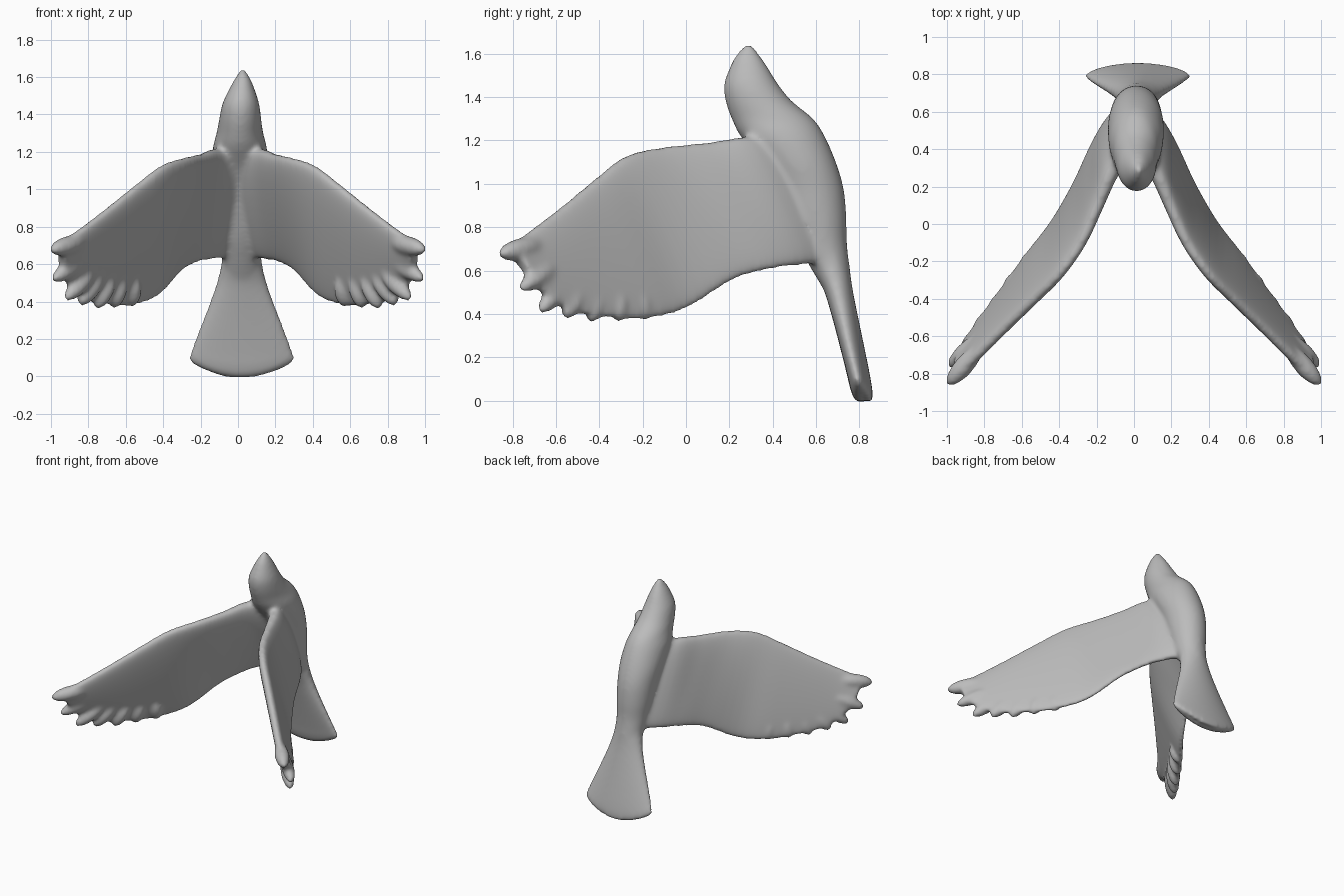
import bpy, bmesh, math
from mathutils import Vector, Matrix

if "Cube" in bpy.data.objects:
    bpy.data.objects.remove(bpy.data.objects["Cube"], do_unlink=True)

clay = bpy.data.materials.new("clay_grey")
clay.use_nodes = True
GREY = (0.5, 0.5, 0.5, 1)
clay.diffuse_color = GREY
clay.node_tree.nodes["Principled BSDF"].inputs["Base Color"].default_value = GREY

bm = bmesh.new()
SIDES = 32
ANGLES = [2 * math.pi * i / SIDES for i in range(SIDES)]


def loft(rings):
    """Skin a list of equal rings and cap both ends."""
    loops = [[bm.verts.new(p) for p in ring] for ring in rings]
    for a, b in zip(loops, loops[1:]):
        for i in range(SIDES):
            j = (i + 1) % SIDES
            bm.faces.new((a[i], a[j], b[j], b[i]))
    bm.faces.new(loops[0][::-1])
    bm.faces.new(loops[-1])


def smooth_stations(rows, steps=4):
    """Add in-between rows along a smooth curve through the given ones."""
    rows = [Vector(r) for r in rows]
    out = []
    for i in range(len(rows) - 1):
        p0, p1 = rows[max(i - 1, 0)], rows[i]
        p2, p3 = rows[i + 1], rows[min(i + 2, len(rows) - 1)]
        for k in range(steps):
            t = k / steps
            out.append(p1 + (p2 - p0) * (t / 2)
                       + (p0 * 2 - p1 * 5 + p2 * 4 - p3) * (t * t / 2)
                       + (p1 * 3 - p0 - p2 * 3 + p3) * (t ** 3 / 2))
    return out + [rows[-1]]


# Head and body: height, front y, back y, half width, sideways shift
body = [(1.642, .275, .305, .012, .025), (1.6, .235, .335, .037, .025),
        (1.55, .207, .37, .062, .022), (1.46, .175, .425, .098, .015),
        (1.38, .182, .49, .112, .012), (1.3, .21, .587, .125, .01),
        (1.22, .25, .64, .145, .01), (1.1, .34, .692, .15, .01),
        (.98, .41, .727, .14, .01), (.85, .46, .74, .13, .012),
        (.73, .51, .742, .115, .015), (.62, .57, .755, .105, .018),
        (.52, .63, .767, .105, .02)]
loft([[(s + w * math.cos(t), (f + b) / 2 + (b - f) / 2 * math.sin(t), z)
       for t in ANGLES] for z, f, b, w, s in smooth_stations(body)])

# Fan tail: height, centre y, half width, half depth, forward bend, middle drop
tail = [(.72, .65, .1, .08, 0, 0), (.6, .675, .11, .08, 0, 0),
        (.5, .705, .135, .066, .005, 0), (.38, .735, .178, .06, .01, 0),
        (.25, .768, .23, .056, .015, .01), (.15, .795, .268, .053, .018, .03),
        (.1, .81, .285, .05, .02, .055), (.073, .82, .272, .04, .02, .072),
        (.06, .825, .245, .018, .02, .07)]
loft([[(.02 + w * math.cos(t), y + d * math.sin(t) - bend * math.cos(t) ** 2,
        z - drop * math.sin(t) ** 2)
       for t in ANGLES] for z, y, w, d, bend, drop in smooth_stations(tail)])

# Wing stations: leading edge point, trailing edge point, half thickness
wing = [(.03, .38, 1.21, .04, .66, .64, .085),
        (.12, .26, 1.215, .14, .55, .625, .072),
        (.19, .09, 1.19, .22, .42, .61, .06),
        (.28, -.11, 1.17, .31, .23, .56, .055),
        (.40, -.28, 1.13, .43, .02, .43, .054),
        (.54, -.42, 1.025, .56, -.15, .38, .052),
        (.69, -.565, .905, .72, -.37, .38, .048),
        (.84, -.715, .79, .85, -.55, .42, .044),
        (.95, -.815, .715, .94, -.69, .52, .038)]
feather_tips = [(1.0, -.862, .675), (.995, -.765, .515), (.925, -.675, .41),
                (.85, -.56, .38), (.76, -.44, .362), (.67, -.31, .362),
                (.57, -.18, .37)]

for side in (1, -1):
    mirror = Vector((side, 1, 1))
    rows = smooth_stations(wing)
    rings = []
    for i, row in enumerate(rows):
        a, c, thick = Vector(row[:3]), Vector(row[3:6]), row[6]
        before = Vector(rows[max(i - 1, 0)][:3])
        after = Vector(rows[min(i + 1, len(rows) - 1)][:3])
        normal = (c - a).cross(after - before).normalized()
        ring = []
        for t in ANGLES:
            u = (1 - math.cos(t)) / 2
            bulge = math.copysign(abs(math.sin(t)) ** .65, math.sin(t))
            p = a.lerp(c, u) + normal * bulge * thick * (1 - .35 * u)
            ring.append(p * mirror)
        rings.append(ring)
    loft(rings)

    # Rounded feather ends along the wing tip
    for k, tip in enumerate(feather_tips):
        end = Vector(tip)
        root = Vector((.52, -.32, .8)).lerp(end, .62)
        axis = (end - root) * mirror
        turn = axis.to_track_quat('Z', 'Y').to_matrix().to_4x4()
        radius = .052 if k == 0 else .045
        size = Matrix.Diagonal((radius, radius, axis.length / 2, 1))
        place = Matrix.Translation((end + root) / 2 * mirror)
        bmesh.ops.create_icosphere(bm, subdivisions=3, radius=1,
                                   matrix=place @ turn @ size)

bmesh.ops.recalc_face_normals(bm, faces=bm.faces[:])
mesh = bpy.data.meshes.new("bird")
bm.to_mesh(mesh)
bm.free()
mesh.materials.append(clay)
bird = bpy.data.objects.new("bird", mesh)
bpy.context.collection.objects.link(bird)

# Fuse all parts into one soft sculpted skin
fuse = bird.modifiers.new("fuse", 'REMESH')
fuse.mode = 'VOXEL'
fuse.voxel_size = .013
fuse.use_smooth_shade = True
soften = bird.modifiers.new("soften", 'SMOOTH')
soften.factor = .5
soften.iterations = 14

bpy.ops.object.select_all(action='DESELECT')
bird.select_set(True)
bpy.context.view_layer.objects.active = bird
for name in ("fuse", "soften"):
    bpy.ops.object.modifier_apply(modifier=name)
bpy.ops.object.shade_smooth()
